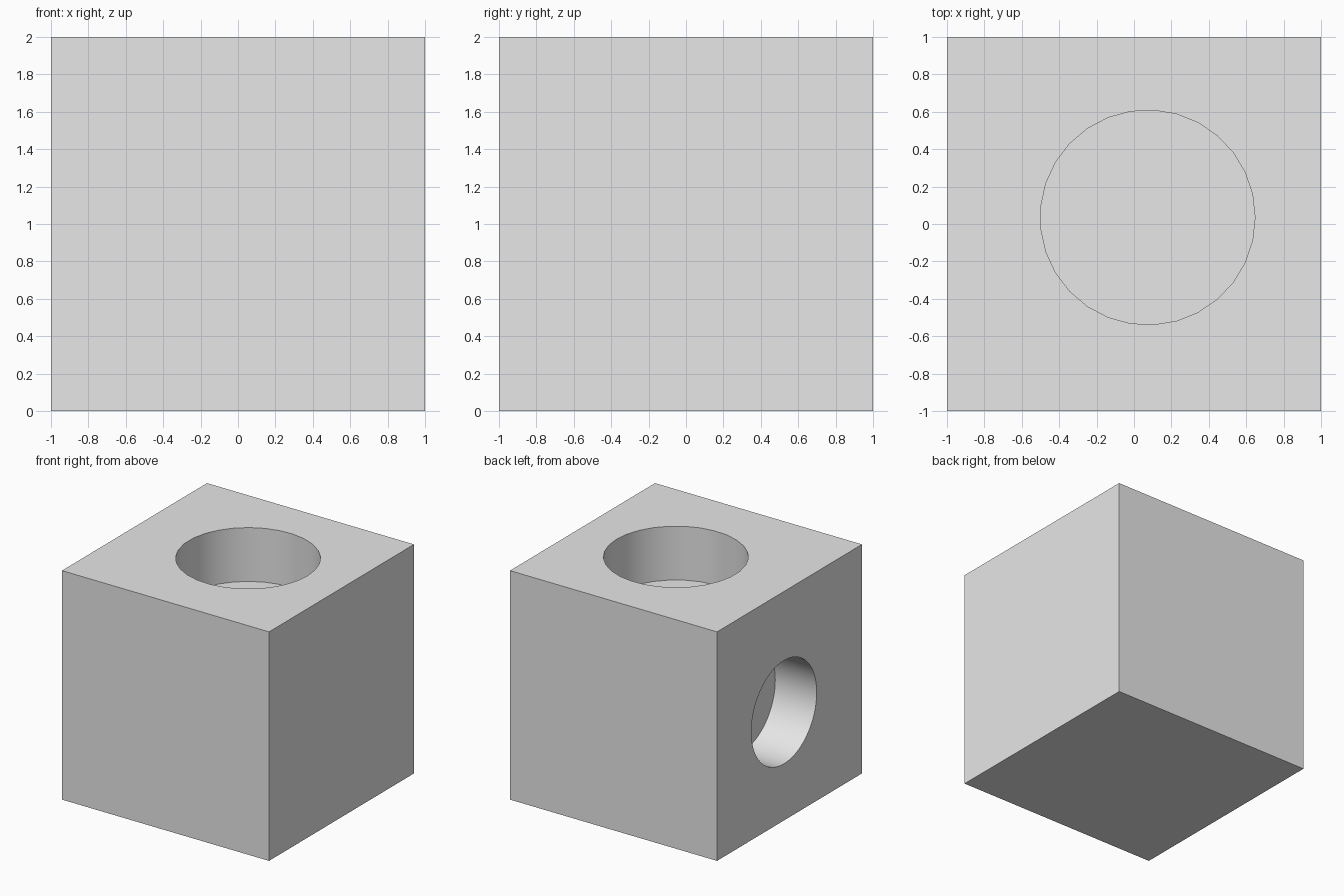
import bpy, math

old = bpy.data.objects.get("Cube")
if old:
    bpy.data.objects.remove(old, do_unlink=True)

grey = bpy.data.materials.new("plain_grey")
grey.use_nodes = True
colour = (0.8, 0.8, 0.8, 1)
grey.diffuse_color = colour
grey.node_tree.nodes["Principled BSDF"].inputs["Base Color"].default_value = colour

# Solid block
bpy.ops.mesh.primitive_cube_add(size=2, location=(0, 0, 1))
block = bpy.context.object
block.name = "drilled_block"
block.data.materials.append(grey)


def drill(name, sides, radius, mouth, direction, depth, rotation):
    """Cut a blind round hole into the block from its mouth."""
    over = 0.2
    shift = (depth - over) / 2
    centre = [m + d * shift for m, d in zip(mouth, direction)]
    bpy.ops.mesh.primitive_cylinder_add(
        vertices=sides, radius=radius, depth=depth + over,
        location=centre, rotation=rotation)
    cutter = bpy.context.object
    cutter.name = name
    cutter.data.materials.append(grey)
    cutter.hide_render = True
    cut = block.modifiers.new(name, 'BOOLEAN')
    cut.operation = 'DIFFERENCE'
    cut.solver = 'EXACT'
    cut.object = cutter
    bpy.context.view_layer.objects.active = block
    bpy.ops.object.modifier_apply(modifier=name)
    bpy.data.objects.remove(cutter, do_unlink=True)


quarter = math.pi / 2

# Wide shallow hole in the top
drill("top_hole", 29, 0.574, (0.073, 0.035, 2), (0, 0, -1), 0.47, (0, 0, -quarter))
# Narrower hole in the -x side
drill("side_hole", 64, 0.451, (-1, 0.076, 0.946), (1, 0, 0), 0.40, (0, quarter, 0))

# Smooth hole walls with crisp rims
bpy.ops.object.select_all(action='DESELECT')
block.select_set(True)
bpy.context.view_layer.objects.active = block
bpy.ops.object.shade_smooth_by_angle(angle=math.radians(30))
